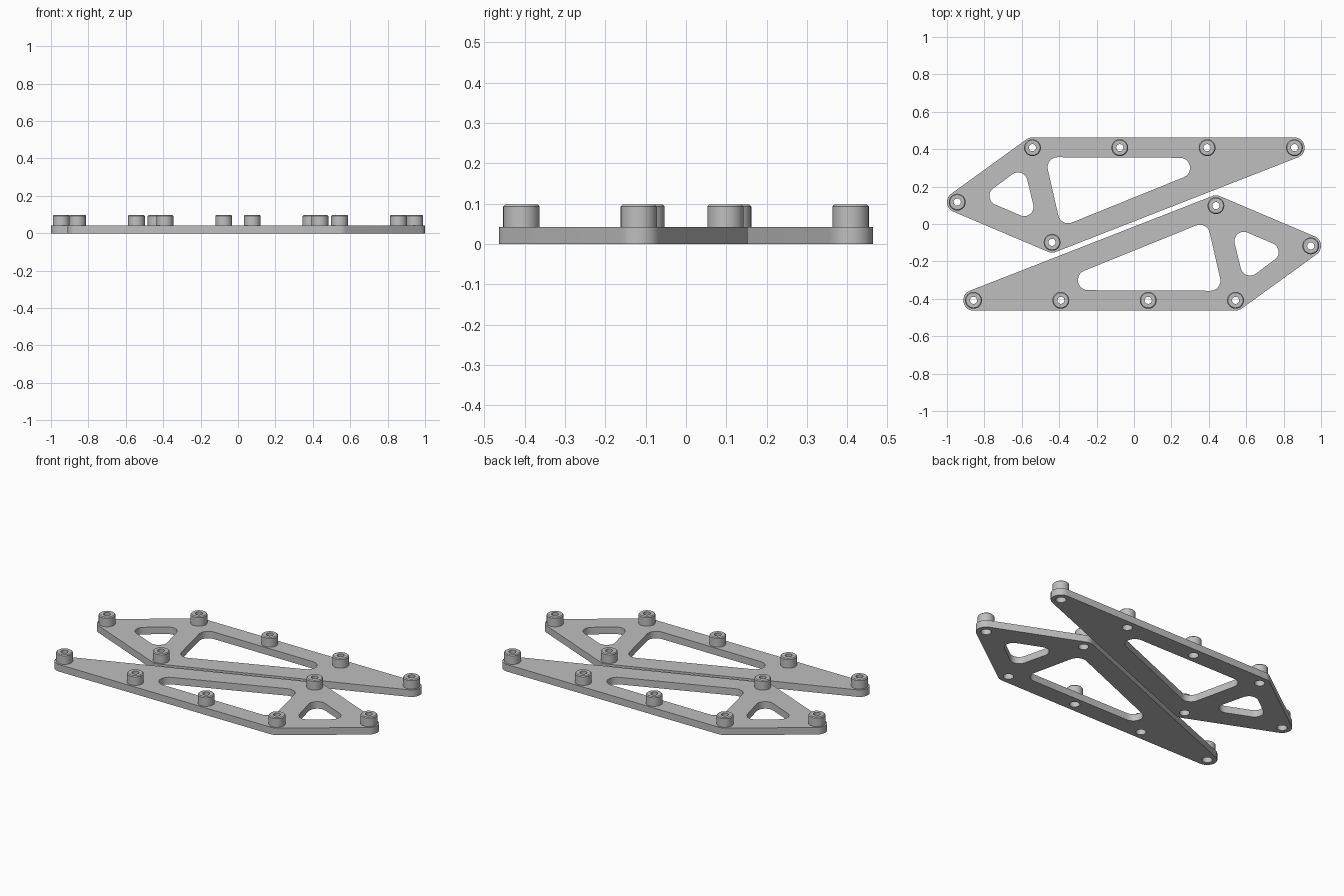
import bpy, bmesh
from math import atan2, cos, sin, pi, radians
from mathutils import Vector

cube = bpy.data.objects.get("Cube")
if cube:
    bpy.data.objects.remove(cube, do_unlink=True)

THICK, TOP = 0.042, 0.098          # plate thickness, standoff height
EDGE_R, BOSS_R, POCKET_R, BORE_R = 0.055, 0.045, 0.028, 0.019

grey = bpy.data.materials.new("plain_grey")
grey.use_nodes = True
colour = (0.52, 0.52, 0.52, 1)
grey.diffuse_color = colour
grey.node_tree.nodes["Principled BSDF"].inputs["Base Color"].default_value = colour

# Counter-clockwise corner centres of the plate and its two windows
CORNERS = [(-.945, .117), (-.438, -.098), (.858, .408), (-.543, .408)]
BOSSES = CORNERS + [(-.076, .408), (.391, .408)]
WINDOW = [(-.408, .303), (-.352, .058), (.246, .300)]
SMALL_WINDOW = [(-.723, .150), (-.587, .092), (-.620, .226)]


def rounded(centres, r, steps=10):
    """Outline of a convex polygon grown outward by r with round corners."""
    pts, n = [], len(centres)
    for i, c in enumerate(centres):
        p, q = centres[i - 1], centres[(i + 1) % n]
        a = atan2(c[1] - p[1], c[0] - p[0]) - pi / 2
        b = atan2(q[1] - c[1], q[0] - c[0]) - pi / 2
        turn = (b - a) % (2 * pi)
        for k in range(steps + 1):
            t = a + turn * k / steps
            pts.append((c[0] + r * cos(t), c[1] + r * sin(t)))
    return pts


def circle(c, r, n=32):
    return [(c[0] + r * cos(2 * pi * k / n), c[1] + r * sin(2 * pi * k / n)) for k in range(n)]


def finish(ob):
    """Clean the mesh, give it its colour and shade it."""
    bm = bmesh.new()
    bm.from_mesh(ob.data)
    bmesh.ops.remove_doubles(bm, verts=bm.verts, dist=1e-5)
    bmesh.ops.recalc_face_normals(bm, faces=bm.faces)
    bm.to_mesh(ob.data)
    bm.free()
    ob.data.materials.clear()
    ob.data.materials.append(grey)
    bpy.ops.object.select_all(action='DESELECT')
    ob.select_set(True)
    bpy.context.view_layer.objects.active = ob
    bpy.ops.object.shade_smooth_by_angle(angle=radians(30))


def make_plate(name):
    """Flat plate with windows and screw holes, from a filled outline."""
    cu = bpy.data.curves.new(name, 'CURVE')
    cu.dimensions, cu.fill_mode, cu.extrude = '2D', 'BOTH', THICK / 2
    loops = [rounded(CORNERS, EDGE_R), rounded(WINDOW, .054), rounded(SMALL_WINDOW, .050)]
    loops += [circle(c, POCKET_R) for c in BOSSES]
    for loop in loops:
        sp = cu.splines.new('POLY')
        sp.points.add(len(loop) - 1)
        for point, (x, y) in zip(sp.points, loop):
            point.co = (x, y, 0, 1)
        sp.use_cyclic_u = True
    ob = bpy.data.objects.new(name, cu)
    bpy.context.collection.objects.link(ob)
    bpy.ops.object.select_all(action='DESELECT')
    ob.select_set(True)
    bpy.context.view_layer.objects.active = ob
    bpy.ops.object.convert(target='MESH')
    ob = bpy.context.view_layer.objects.active
    ob.location.z = THICK / 2
    finish(ob)
    return ob


def make_standoff(name, x, y):
    """Hollow round standoff, turned from a closed profile."""
    profile = [(POCKET_R, THICK), (BOSS_R, THICK), (BOSS_R, TOP - .005), (BOSS_R - .005, TOP),
               (BORE_R, TOP), (BORE_R, THICK + .02), (POCKET_R, THICK + .02)]
    bm = bmesh.new()
    vs = [bm.verts.new((r, 0, z)) for r, z in profile]
    edges = [bm.edges.new((vs[i - 1], vs[i])) for i in range(len(vs))]
    bmesh.ops.spin(bm, geom=vs + edges, cent=(0, 0, 0), axis=(0, 0, 1), angle=2 * pi, steps=32)
    me = bpy.data.meshes.new(name)
    bm.to_mesh(me)
    bm.free()
    ob = bpy.data.objects.new(name, me)
    bpy.context.collection.objects.link(ob)
    ob.location = (x, y, 0)
    finish(ob)


# Two identical brackets, the second turned half a turn
for side, sign in (("back", 1), ("front", -1)):
    plate = make_plate(side + "_plate")
    plate.rotation_euler.z = 0 if sign > 0 else pi
    for i, (x, y) in enumerate(BOSSES):
        make_standoff(f"{side}_standoff_{i + 1}", sign * x, sign * y)
